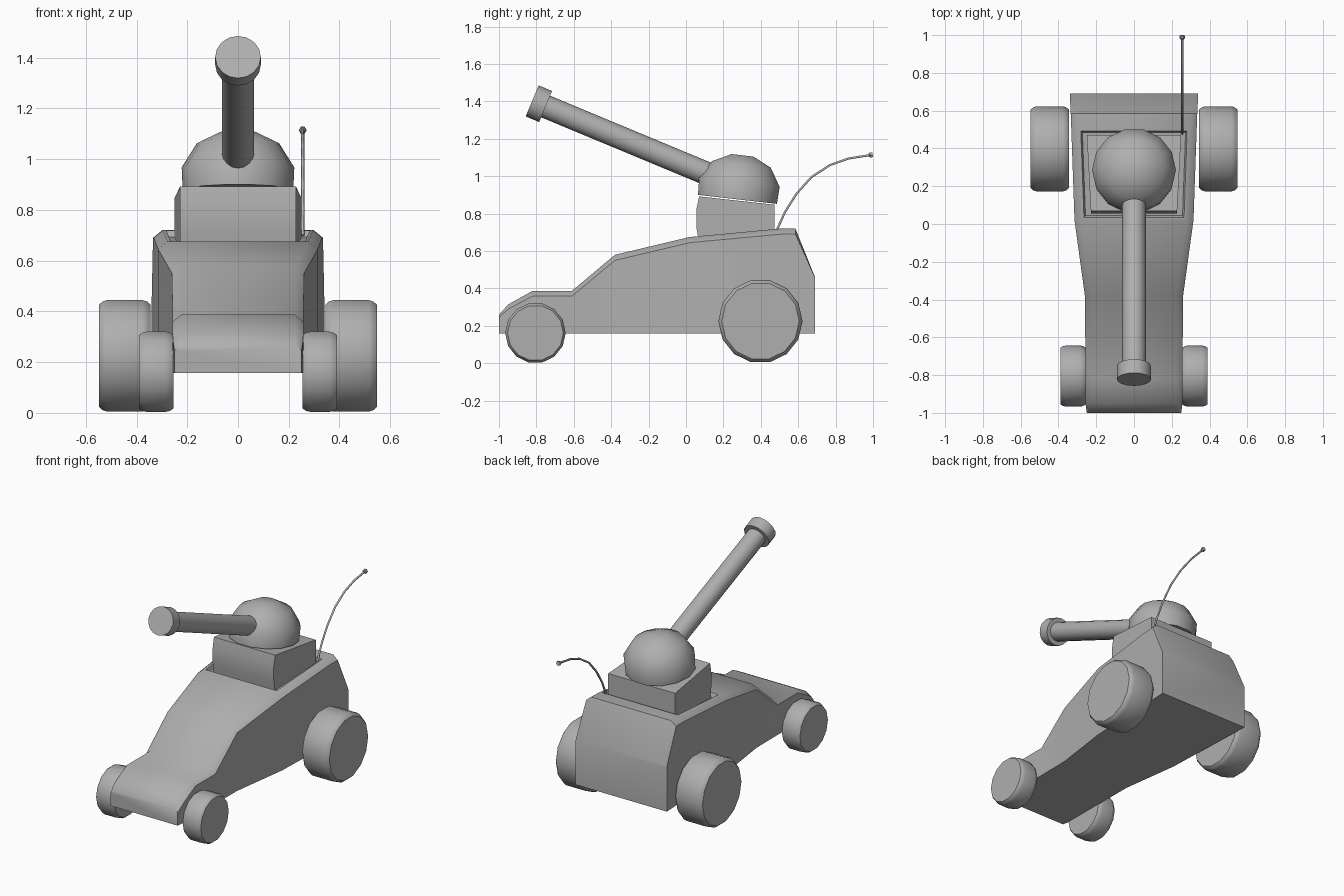
import bpy, bmesh, math
from mathutils import Matrix, Vector

if "Cube" in bpy.data.objects:
    bpy.data.objects.remove(bpy.data.objects["Cube"])

grey = bpy.data.materials.new("dark_grey")
grey.diffuse_color = (.43, .43, .43, 1)
grey.use_nodes = True
grey.node_tree.nodes["Principled BSDF"].inputs["Base Color"].default_value = grey.diffuse_color


def finish(name, bm, angle=35):
    bmesh.ops.recalc_face_normals(bm, faces=bm.faces[:])
    mesh = bpy.data.meshes.new(name)
    bm.to_mesh(mesh)
    bm.free()
    mesh.materials.append(grey)
    ob = bpy.data.objects.new(name, mesh)
    bpy.context.collection.objects.link(ob)
    bpy.ops.object.select_all(action='DESELECT')
    ob.select_set(True)
    bpy.context.view_layer.objects.active = ob
    bpy.ops.object.shade_smooth_by_angle(angle=math.radians(angle))
    return ob


def loft(rings):
    """Skin a list of equal-length point loops and cap both ends."""
    bm = bmesh.new()
    vs = [[bm.verts.new(p) for p in r] for r in rings]
    n = len(rings[0])
    for a, b in zip(vs, vs[1:]):
        for i in range(n):
            j = (i + 1) % n
            bm.faces.new((a[i], a[j], b[j], b[i]))
    bm.faces.new(vs[0])
    bm.faces.new(vs[-1])
    return bm


def lathe(name, profile, sides, origin, axis):
    """Turn (radius, height) pairs around an axis through origin."""
    m = Matrix.Translation(origin) @ Vector(axis).to_track_quat('Z', 'Y').to_matrix().to_4x4()
    steps = [2 * math.pi * i / sides for i in range(sides)]
    rings = [[m @ Vector((r * math.cos(a), r * math.sin(a), h)) for a in steps]
             for r, h in profile]
    return finish(name, loft(rings))


# Body: cross-sections along y (y, half width, top z, chamfer)
stations = [(-1.0, .25, .26, .015), (-.95, .257, .315, .025), (-.82, .258, .387, .028),
            (-.61, .258, .387, .028), (-.38, .26, .58, .03), (.02, .315, .675, .03),
            (.505, .332, .72, .03), (.585, .335, .72, .03), (.69, .34, .46, .004)]
BOTTOM = .158
bm = loft([[(-w, y, BOTTOM), (w, y, BOTTOM), (w, y, z - c),
            (w - c * 1.2, y, z), (-w + c * 1.2, y, z), (-w, y, z - c)] for y, w, z, c in stations])
# Shallow recess around the turret base
bmesh.ops.recalc_face_normals(bm, faces=bm.faces[:])
deck = min(bm.faces, key=lambda f: (f.calc_center_median() - Vector((0, .26, .70))).length)
bmesh.ops.inset_region(bm, faces=[deck], thickness=.02, depth=0)
bmesh.ops.inset_region(bm, faces=[deck], thickness=.012, depth=-.025)
finish("body", bm, 46)

# Turret base: side profile, narrower toward the front
side = [(.07, .64), (.055, .73), (.055, .82), (.07, .892), (.472, .848), (.472, .64)]
half = lambda y: .228 + (y - .06) * .053
finish("turret_base", loft([[(s * half(y), y, z) for y, z in side] for s in (-1, 1)]))

# Tilted dome
tilt = math.radians(6.5)
lathe("turret_dome", [(.218, -.034), (.222, .058), (.162, .154), (.06, .203)], 14,
      (0, .279, .91), (0, math.sin(tilt), math.cos(tilt)))

# Barrel and muzzle ring
aim = Vector((0, -.923, .384)).normalized()
tip = Vector((0, -.8225, 1.4025))
lathe("barrel", [(.0625, 0), (.0625, 1.06)], 16, tip - aim * 1.1, aim)
lathe("muzzle", [(.09, -.078), (.09, 0)], 16, tip, aim)

# Wheels, mirrored left and right
for label, y, r, x0, x1 in (("rear", .398, .225, .345, .547), ("front", -.805, .162, .255, .39)):
    b, d, w = .03, r * .08, x1 - x0
    for s, sn in ((-1, "left"), (1, "right")):
        lathe(f"{label}_wheel_{sn}",
              [(r - d, 0), (r - d * .3, b * .45), (r, b), (r, w - b),
               (r - d * .3, w - b * .45), (r - d, w)],
              14, (s * x0, y, r), (s, 0, 0))

# Curved antenna with a small flared tip
path = [(.48, .70), (.53, .81), (.59, .905), (.67, .995), (.77, 1.06), (.87, 1.095), (.985, 1.113)]
curve = bpy.data.curves.new("antenna", 'CURVE')
curve.dimensions = '3D'
curve.bevel_depth = .0065
curve.bevel_resolution = 1
curve.use_fill_caps = True
curve.materials.append(grey)
spline = curve.splines.new('POLY')
spline.points.add(len(path) - 1)
for p, (y, z) in zip(spline.points, path):
    p.co = (.255, y, z, 1)
bpy.context.collection.objects.link(bpy.data.objects.new("antenna", curve))
lathe("antenna_tip", [(.01, 0), (.015, .005), (.015, .02)], 6, (.255, .978, 1.112), (0, 1, .15))
